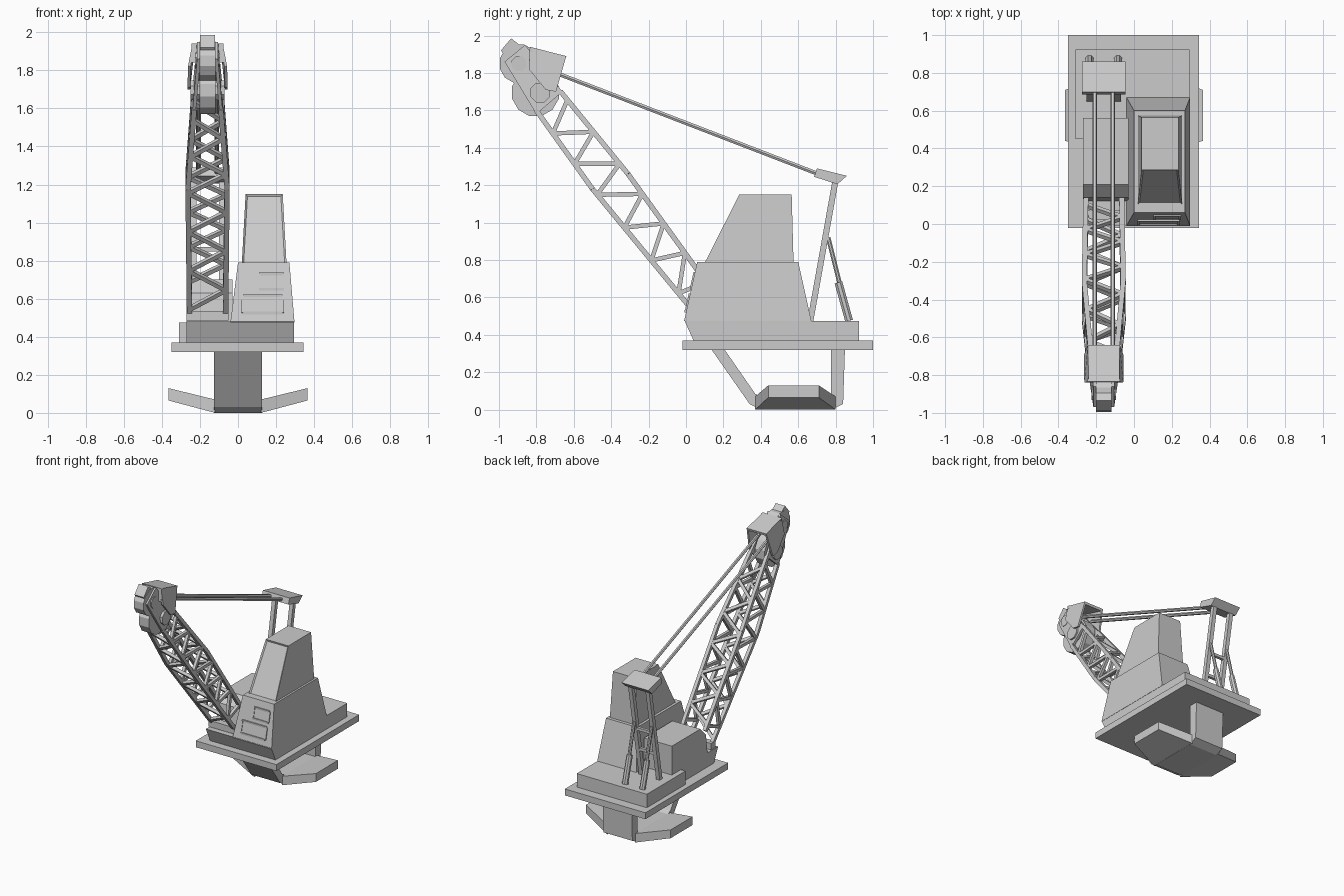
import bpy, bmesh, math
from mathutils import Vector

if "Cube" in bpy.data.objects:
    bpy.data.objects.remove(bpy.data.objects["Cube"])

BX = -0.16  # centre line of boom and mast


def finish(name, bm):
    bmesh.ops.recalc_face_normals(bm, faces=bm.faces)
    me = bpy.data.meshes.new(name)
    bm.to_mesh(me)
    bm.free()
    ob = bpy.data.objects.new(name, me)
    bpy.context.collection.objects.link(ob)
    return ob


def loft(bm, a, b):
    va, vb = [bm.verts.new(p) for p in a], [bm.verts.new(p) for p in b]
    n = len(va)
    faces = [bm.faces.new(va), bm.faces.new(vb[::-1])]
    faces += [bm.faces.new((va[i], vb[i], vb[(i + 1) % n], va[(i + 1) % n])) for i in range(n)]
    return faces


def prism(name, yz, x0, x1):
    bm = bmesh.new()
    loft(bm, [(x0, y, z) for y, z in yz], [(x1, y, z) for y, z in yz])
    return finish(name, bm)


def box(name, x0, x1, y0, y1, z0, z1):
    return prism(name, [(y0, z0), (y1, z0), (y1, z1), (y0, z1)], x0, x1)


def rect(x0, x1, y0, y1, z):
    return [(x0, y0, z), (x1, y0, z), (x1, y1, z), (x0, y1, z)]


def bar(bm, p, q, w=0.026, sides=4):
    p, q = Vector(p), Vector(q)
    d = (q - p).normalized()
    u = d.cross(Vector((1, 0, 0)))
    u = u.normalized() if u.length > 0.1 else Vector((0, 0, 1))
    v = d.cross(u)
    r = w / 2 / math.cos(math.pi / sides)
    ang = [2 * math.pi * (i + 0.5) / sides for i in range(sides)]
    ring = [(u * math.cos(a) + v * math.sin(a)) * r for a in ang]
    loft(bm, [p + o for o in ring], [q + o for o in ring])


def bars(name, segs, w, sides=4):
    bm = bmesh.new()
    for p, q in segs:
        bar(bm, p, q, w, sides)
    return finish(name, bm)


# undercarriage: bent bracket with two tapered wings
prism("mount_bracket", [(0.13, 0.33), (0.34, 0.03), (0.40, 0), (0.78, 0), (0.84, 0.03), (0.85, 0.33),
                        (0.775, 0.33), (0.775, 0.07), (0.40, 0.07), (0.37, 0.085), (0.20, 0.33)], -0.125, 0.125)
for s, side in ((-1, "left"), (1, "right")):
    bm = bmesh.new()
    loft(bm, [(s * 0.12, y, z) for y, z in ((0.37, 0), (0.80, 0), (0.80, 0.07), (0.37, 0.07))],
         [(s * 0.365, y, z) for y, z in ((0.44, 0.065), (0.71, 0.065), (0.71, 0.13), (0.44, 0.13))])
    finish(side + "_wing", bm)

# base and deck
box("base_plate", -0.35, 0.345, -0.02, 1.0, 0.32, 0.37)
box("rear_deck", -0.31, 0.295, 0.45, 0.925, 0.37, 0.475)
prism("front_deck", [(-0.01, 0.48), (0.04, 0.37), (0.46, 0.37), (0.46, 0.48)], -0.27, 0.295)

# winch housing behind the boom
prism("winch_housing", [(0.12, 0.47), (0.14, 0.63), (0.21, 0.70), (0.56, 0.70), (0.56, 0.47)], -0.27, -0.03)

# cabin body and upper cabin with recessed windscreen
bm = bmesh.new()
loft(bm, rect(-0.04, 0.297, -0.01, 0.67, 0.475), rect(0.0, 0.27, 0.06, 0.60, 0.79))
finish("cabin_body", bm)
bm = bmesh.new()
f = loft(bm, rect(0.02, 0.255, 0.10, 0.575, 0.785), rect(0.04, 0.235, 0.285, 0.565, 1.15))
bmesh.ops.recalc_face_normals(bm, faces=bm.faces)
bmesh.ops.inset_region(bm, faces=[f[2]], thickness=0.014, depth=-0.01)
finish("upper_cabin", bm)


# framed panels on the sloping cabin front
def panel(name, x0, x1, z0, z1):
    def y(z):
        return -0.01 + (z - 0.48) * 0.07 / 0.31
    c = [(x0, y(z0), z0), (x1, y(z0), z0), (x1, y(z1), z1), (x0, y(z1), z1)]
    bars(name + "_frame", [(c[i], c[(i + 1) % 4]) for i in range(4)], 0.014)
    prism(name, [(y(z0) - 0.003, z0), (y(z1) - 0.003, z1), (y(z1) + 0.01, z1), (y(z0) + 0.01, z0)], x0, x1)


panel("lower_panel", 0.025, 0.235, 0.525, 0.615)
panel("upper_panel", 0.11, 0.242, 0.65, 0.73)

# lattice boom: (y, z, half width) key points of the chords
LOW = [(0.06, 0.50, 0.095), (-0.50, 1.18, 0.103), (-0.80, 1.60, 0.07)]
UPP = [(0.13, 0.65, 0.095), (-0.31, 1.26, 0.103), (-0.67, 1.70, 0.07)]


def at(keys, t, s):
    i, k = (0, t / 0.6) if t < 0.6 else (1, (t - 0.6) / 0.4)
    y, z, w = Vector(keys[i]).lerp(Vector(keys[i + 1]), k)
    return (BX + s * w, y, z)


chords, braces = [], []
for keys in (LOW, UPP):
    for s in (-1, 1):
        chords += [(at(keys, a, s), at(keys, b, s)) for a, b in ((0, 0.6), (0.6, 1))]
    n = 10
    for i in range(n):
        s = 1 if i % 2 else -1
        braces.append((at(keys, 0.04 + 0.9 * i / n, s), at(keys, 0.04 + 0.9 * (i + 1) / n, -s)))
for s in (-1, 1):
    n = 12
    for i in range(n):
        a, b = (UPP, LOW) if i % 2 == 0 else (LOW, UPP)
        braces.append((at(a, 0.03 + 0.93 * i / n, s), at(b, 0.03 + 0.93 * (i + 1) / n, s)))
bars("boom_chords", chords, 0.027)
bars("boom_braces", braces, 0.023)

# boom foot pivot
bars("boom_foot", [((BX - 0.11, 0.05, 0.51), (BX + 0.11, 0.05, 0.51))], 0.05)

# boom head: tapered cheeks, tip block, sheaves and hubs
for s, side in ((-1, "left"), (1, "right")):
    prof = [(-0.80, 1.58, 0.08), (-0.66, 1.70, 0.08), (-0.86, 1.95, 0.055), (-0.97, 1.86, 0.055)]
    bm = bmesh.new()
    loft(bm, [(BX + s * w, y, z) for y, z, w in prof], [(BX + s * (w - 0.018), y, z) for y, z, w in prof])
    finish(side + "_head_cheek", bm)
prism("tip_block", [(-0.99, 1.92), (-0.935, 1.985), (-0.89, 1.95), (-0.95, 1.87)], BX - 0.04, BX + 0.04)
for name, y, z, r, hub, hw in (("lower_sheave", -0.805, 1.695, 0.13, 0.055, 0.09),
                               ("upper_sheave", -0.893, 1.85, 0.107, 0.042, 0.065)):
    bars(name, [((BX - 0.042, y, z), (BX + 0.042, y, z))], 2 * r * 0.96, 12)
    yh = -0.78 if name == "lower_sheave" else y
    bars(name + "_hub", [((BX - hw, yh, z), (BX + hw, yh, z))], 2 * hub * 0.95, 8)

# hood over the boom head, open to the back and below
T0, T1 = (-0.835, 1.94), (-0.64, 1.89)
for s, side in ((-1, "left"), (1, "right")):
    prof = [(*T0, 0.08), (*T1, 0.085), (-0.695, 1.70, 0.105), (-0.75, 1.71, 0.105), (-0.84, 1.82, 0.103)]
    bm = bmesh.new()
    loft(bm, [(BX + s * w, y, z) for y, z, w in prof], [(BX + s * (w - 0.014), y, z) for y, z, w in prof])
    finish(side + "_hood_side", bm)
prism("hood_top", [T0, T1, (-0.645, 1.872), (-0.835, 1.922)], BX - 0.082, BX + 0.082)
prism("hood_front", [T0, (-0.84, 1.84), (-0.825, 1.84), (-0.82, 1.935)], BX - 0.085, BX + 0.085)

# stay cables from hood to mast
bars("stay_cables", [((BX + dx, -0.72, 1.81), (BX + dx, 0.72, 1.255)) for dx in (-0.048, 0.048)], 0.022, 6)

# mast: head block, legs, cross bars and telescopic struts
prism("mast_head", [(0.685, 1.245), (0.70, 1.29), (0.86, 1.25), (0.81, 1.205)], BX - 0.115, BX + 0.115)
X = (BX - 0.075, BX + 0.075)
bars("mast_legs", [((x, 0.665, 0.475), (x, 0.80, 1.23)) for x in X], 0.032)
bars("mast_cross_bars", [((X[0], y, z), (X[1], y, z)) for y, z in ((0.735, 0.86), (0.705, 0.69))], 0.022)
bars("strut_rods", [((x, 0.76, 0.92), (x, 0.835, 0.62)) for x in X], 0.024, 8)
bars("strut_sleeves", [((x, 0.815, 0.68), (x, 0.872, 0.475)) for x in X], 0.042, 8)
